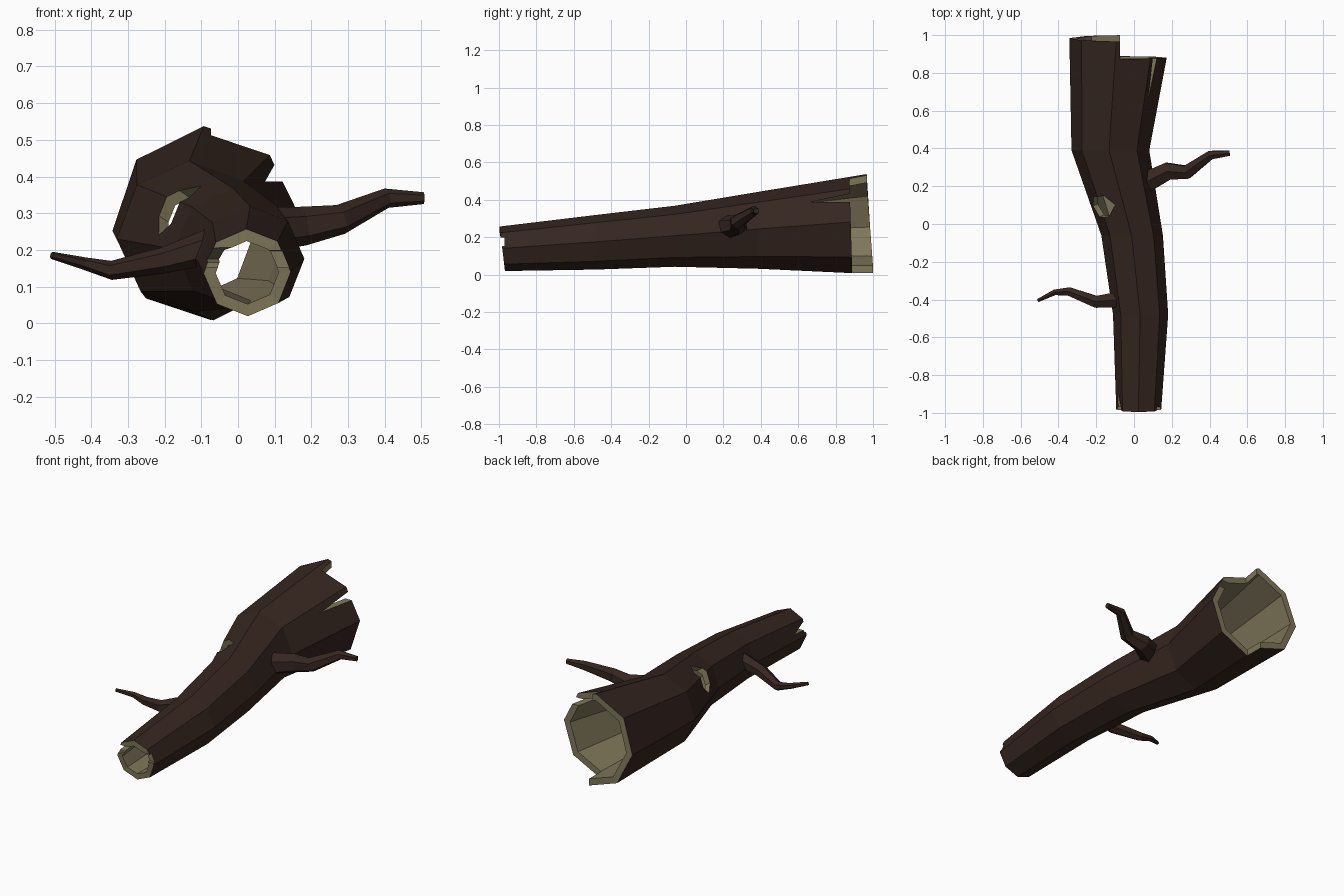
import bpy, bmesh
from math import sin, cos, pi, radians
from mathutils import Vector, Matrix

if "Cube" in bpy.data.objects:
    bpy.data.objects.remove(bpy.data.objects["Cube"])


def material(name, rgb):
    m = bpy.data.materials.new(name)
    m.diffuse_color = (*rgb, 1)
    m.use_nodes = True
    m.node_tree.nodes["Principled BSDF"].inputs["Base Color"].default_value = m.diffuse_color
    return m


bark = material("bark", (0.036, 0.019, 0.014))
wood = material("bare_wood", (0.21, 0.18, 0.10))


def make(name, bm, wood_all=False):
    bmesh.ops.recalc_face_normals(bm, faces=bm.faces)
    if wood_all:
        for f in bm.faces:
            f.material_index = 1
    me = bpy.data.meshes.new(name)
    bm.to_mesh(me)
    bm.free()
    me.materials.append(bark)
    me.materials.append(wood)
    ob = bpy.data.objects.new(name, me)
    bpy.context.collection.objects.link(ob)
    return ob


def bridge(bm, a, b, mat=0):
    n = len(a)
    for i in range(n):
        f = bm.faces.new((a[i], a[(i + 1) % n], b[(i + 1) % n], b[i]))
        f.material_index = mat


# Hollow trunk: rings of (x, z, y, outer radius, wall, twist in degrees, forward lean)
SIDES = 8
rings = [(0.025, 0.138, -0.982, 0.119, 0.033, 1, -0.014),
         (0.035, 0.173, -0.48, 0.146, 0.035, 1, 0),
         (-0.01, 0.205, -0.06, 0.163, 0.035, 1, 0),
         (-0.125, 0.237, 0.39, 0.206, 0.038, 2, 0),
         (-0.075, 0.27, 0.983, 0.268, 0.04, 4, -0.017)]
bm = bmesh.new()
outer, inner = [], []
for x, z, y, r, wall, twist, lean in rings:
    for loops, rad in ((outer, r), (inner, r - wall)):
        loop = []
        for i in range(SIDES):
            a = 2 * pi * i / SIDES + radians(twist)
            loop.append(bm.verts.new((x + rad * cos(a), y + lean * sin(a), z + rad * sin(a))))
        loops.append(loop)
for k in range(len(rings) - 1):
    bridge(bm, outer[k], outer[k + 1], 0)
    bridge(bm, inner[k], inner[k + 1], 1)
for k in (0, -1):
    bridge(bm, outer[k], inner[k], 1)
trunk = make("hollow_trunk", bm)


# Cutters: side profiles (y, z) extruded along x
def prism(pts, x0, x1):
    bm = bmesh.new()
    a = [bm.verts.new((x0, y, z)) for y, z in pts]
    b = [bm.verts.new((x1, y, z)) for y, z in pts]
    bridge(bm, a, b)
    bm.faces.new(a)
    bm.faces.new(b)
    return make("cutter", bm, True)


cutters = [
    # broken step and crack at the wide end
    prism([(0.892, -0.1), (1.1, -0.1), (1.1, 0.7), (0.868, 0.7)], -0.073, 0.4),
    prism([(0.66, 0.387), (0.95, 0.387), (0.95, 0.447)], 0.0, 0.4),
    # chips at the narrow end
    prism([(-1.1, 0.147), (-0.97, 0.152), (-0.97, 0.197), (-1.1, 0.202)], -0.3, 0.3),
    prism([(-0.88, 0.175), (-1.05, 0.158), (-1.05, 0.222)], -0.3, 0.02),
]

# Knot hole on the upper left
bm = bmesh.new()
bmesh.ops.create_cone(bm, cap_ends=True, segments=6, radius1=1, radius2=1, depth=0.2)
axis = Vector((-0.8, -0.3, 0.55)).normalized()
along = (Vector((0, 1, 0)) - axis * axis.y).normalized()
across = axis.cross(along)
m = Matrix((along * 0.066, across * 0.088, axis)).transposed().to_4x4()
m.translation = (-0.155, 0.10, 0.305)
bm.transform(m)
cutters.append(make("cutter", bm, True))

bpy.context.view_layer.objects.active = trunk
for c in cutters:
    mod = trunk.modifiers.new("cut", "BOOLEAN")
    mod.operation = "DIFFERENCE"
    mod.solver = "EXACT"
    mod.object = c
    bpy.ops.object.modifier_apply(modifier=mod.name)
for c in cutters:
    bpy.data.objects.remove(c)


# Tapered crooked branches: path points (x, y, z, radius)
def branch(name, path, sides=6):
    bm = bmesh.new()
    pts = [Vector(p[:3]) for p in path]
    loops = []
    for i, p in enumerate(path):
        t = (pts[min(i + 1, len(pts) - 1)] - pts[max(i - 1, 0)]).normalized()
        s = t.cross(Vector((0, 0, 1))).normalized()
        u = s.cross(t)
        loops.append([bm.verts.new(pts[i] + p[3] * (s * cos(2 * pi * k / sides + pi / 6)
                                                    + u * sin(2 * pi * k / sides + pi / 6)))
                      for k in range(sides)])
    for a, b in zip(loops, loops[1:]):
        bridge(bm, a, b)
    bm.faces.new(loops[0])
    bm.faces.new(loops[-1])
    make(name, bm)


branch("right_branch", [(0.07, 0.225, 0.255, 0.062), (0.18, 0.28, 0.265, 0.053),
                        (0.28, 0.275, 0.283, 0.041), (0.405, 0.365, 0.341, 0.027),
                        (0.507, 0.375, 0.341, 0.016)])
branch("left_branch", [(-0.075, -0.40, 0.21, 0.048), (-0.20, -0.412, 0.172, 0.036),
                       (-0.345, -0.357, 0.144, 0.026), (-0.42, -0.362, 0.163, 0.017),
                       (-0.508, -0.405, 0.185, 0.01)])
